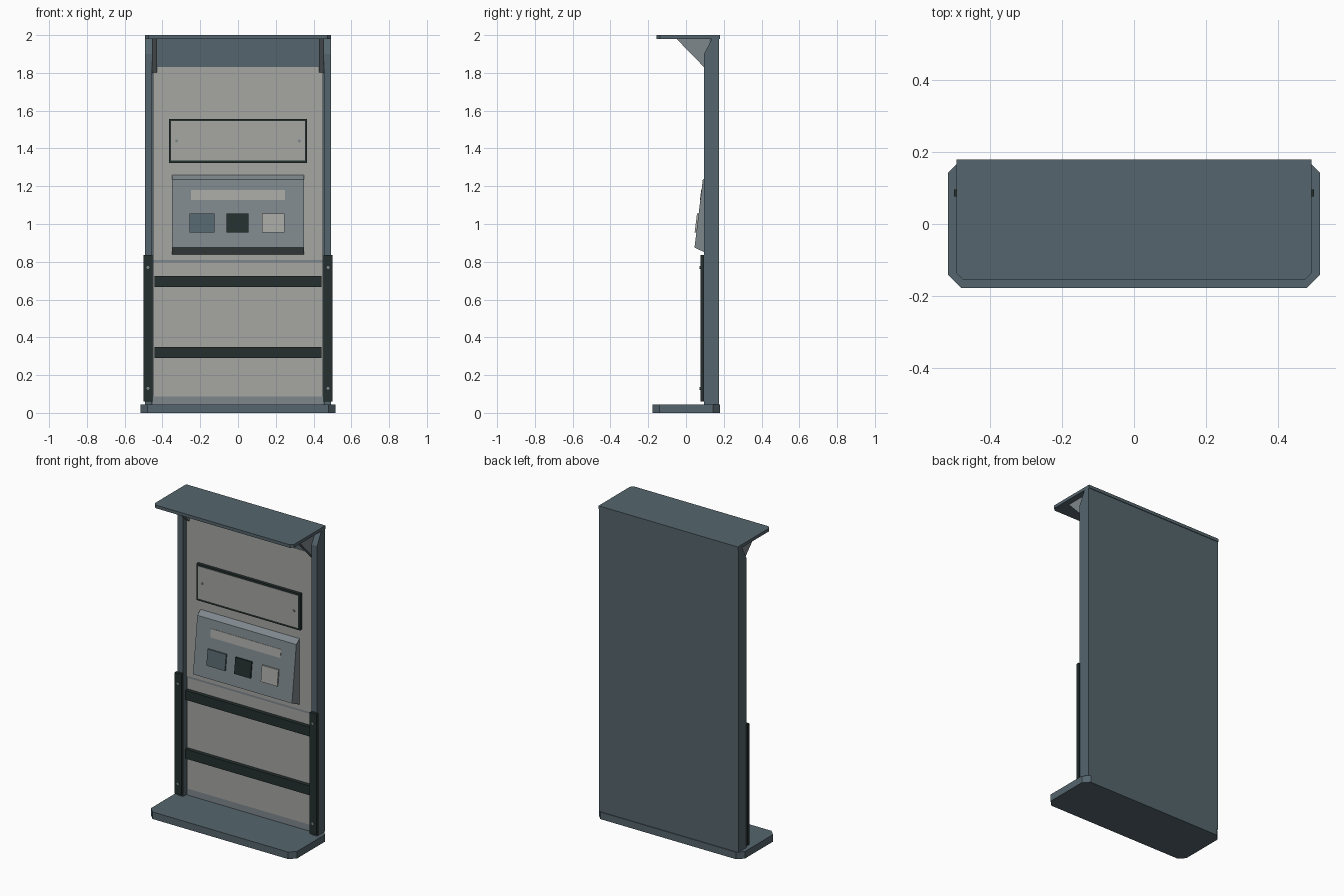
import bpy, bmesh, math

if "Cube" in bpy.data.objects:
    bpy.data.objects.remove(bpy.data.objects["Cube"])


def material(name, rgb):
    m = bpy.data.materials.new(name)
    m.diffuse_color = (*rgb, 1)
    m.use_nodes = True
    m.node_tree.nodes["Principled BSDF"].inputs["Base Color"].default_value = m.diffuse_color
    return m


SLATE = material("slate blue", (0.09, 0.13, 0.153))
PANEL = material("light warm grey", (0.38, 0.39, 0.365))
STEEL = material("steel grey", (0.21, 0.245, 0.265))
BLACK = material("green black", (0.018, 0.029, 0.028))


def extrude(name, mat, points, offset):
    """Extrude a flat polygon of 3D points along an offset vector."""
    bm = bmesh.new()
    face = bm.faces.new([bm.verts.new(p) for p in points])
    new = bmesh.ops.extrude_face_region(bm, geom=[face])["geom"]
    bmesh.ops.translate(bm, vec=offset, verts=[g for g in new if isinstance(g, bmesh.types.BMVert)])
    bmesh.ops.recalc_face_normals(bm, faces=bm.faces)
    mesh = bpy.data.meshes.new(name)
    bm.to_mesh(mesh)
    bm.free()
    mesh.materials.append(mat)
    obj = bpy.data.objects.new(name, mesh)
    bpy.context.collection.objects.link(obj)
    return obj


def side_profile(name, mat, x0, x1, yz):
    return extrude(name, mat, [(x0, y, z) for y, z in yz], (x1 - x0, 0, 0))


def box(name, mat, x0, x1, y0, y1, z0, z1):
    return side_profile(name, mat, x0, x1, [(y0, z0), (y1, z0), (y1, z1), (y0, z1)])


def screw(name, mat, x, y, z, r=0.008):
    ring = [(x + r * math.cos(a), y, z + r * math.sin(a))
            for a in (i * math.tau / 12 for i in range(12))]
    return extrude(name, mat, ring, (0, -0.004, 0))


# Base plate with four chamfered corners
extrude("base_plate", SLATE,
        [(-0.48, -0.178, 0), (0.48, -0.178, 0), (0.517, -0.141, 0), (0.517, 0.143, 0),
         (0.48, 0.18, 0), (-0.48, 0.18, 0), (-0.517, 0.143, 0), (-0.517, -0.141, 0)],
        (0, 0, 0.045))

# Canopy with chamfered front corners
extrude("canopy", SLATE,
        [(-0.475, -0.155, 1.98), (0.475, -0.155, 1.98), (0.493, -0.137, 1.98),
         (0.493, 0.18, 1.98), (-0.493, 0.18, 1.98), (-0.493, -0.137, 1.98)],
        (0, 0, 0.02))

# Cabinet body
box("cabinet_back", SLATE, -0.455, 0.455, 0.135, 0.176, 0.045, 1.98)
box("header_panel", SLATE, -0.455, 0.455, 0.125, 0.135, 1.83, 1.98)
box("upper_panel", PANEL, -0.45, 0.45, 0.122, 0.135, 0.81, 1.83)
box("panel_seam", STEEL, -0.45, 0.45, 0.124, 0.135, 0.797, 0.81)
box("lower_panel", PANEL, -0.45, 0.45, 0.125, 0.135, 0.088, 0.797)
box("kick_strip", STEEL, -0.45, 0.45, 0.128, 0.135, 0.045, 0.088)

# Columns, canopy brackets and guard rails on both sides
for side, s in (("left", -1), ("right", 1)):
    side_profile(side + "_column", SLATE, s * 0.455, s * 0.493,
                 [(0.095, 0.045), (0.176, 0.045), (0.176, 1.98), (0.137, 1.98), (0.095, 1.9)])
    side_profile(side + "_bracket", STEEL, s * 0.43, s * 0.455,
                 [(-0.05, 1.98), (0.125, 1.80), (0.125, 1.98)])
    box(side + "_guard_rail", BLACK, s * 0.453, s * 0.501, 0.076, 0.096, 0.06, 0.835)
    for z in (0.13, 0.77):
        screw(side + "_rail_screw", STEEL, s * 0.477, 0.076, z)
    screw(side + "_display_screw", STEEL, s * 0.325, 0.1, 1.44)

# Bumper bars across the lower panel
for z in (0.29, 0.666):
    box("bumper_bar", BLACK, -0.443, 0.443, 0.1, 0.125, z, z + 0.06)

# Display cover on a dark frame
box("display_frame", BLACK, -0.366, 0.366, 0.102, 0.125, 1.324, 1.557)
box("display_cover", PANEL, -0.354, 0.354, 0.1, 0.11, 1.337, 1.545)

# Sloped control console
side_profile("control_console", STEEL, -0.35, 0.35,
             [(0.045, 0.875), (0.125, 0.838), (0.125, 1.263), (0.089, 1.235)])


def on_console(name, mat, x0, x1, z0, z1, height):
    """Plate lying on the sloped console face."""
    y0, y1 = (0.045 + (z - 0.875) * 0.044 / 0.36 for z in (z0, z1))
    side_profile(name, mat, x0, x1,
                 [(y0 - height, z0), (y0 + 0.004, z0), (y1 + 0.004, z1), (y1 - height, z1)])


on_console("light_strip", PANEL, -0.248, 0.248, 1.127, 1.18, 0.002)
on_console("screen_pad", SLATE, -0.256, -0.125, 0.955, 1.056, 0.009)
on_console("reader_pad", BLACK, -0.06, 0.055, 0.955, 1.056, 0.009)
on_console("key_pad", PANEL, 0.128, 0.245, 0.955, 1.056, 0.009)
